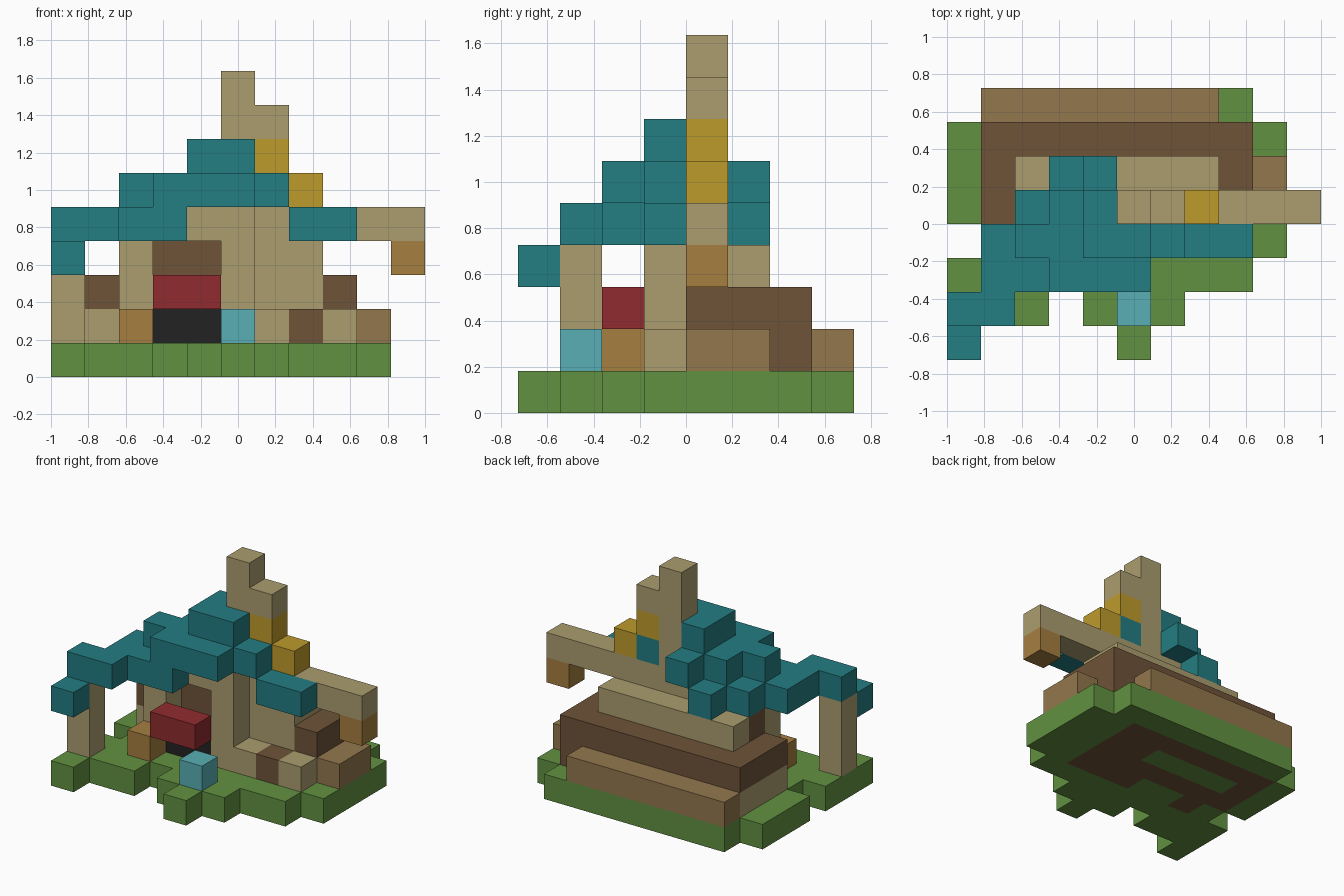
import bpy, bmesh
from mathutils import Vector

cube = bpy.data.objects.get("Cube")
if cube:
    bpy.data.objects.remove(cube)

U = 2 / 11                       # edge of one block
ORIGIN = Vector((-1, -4 * U, 0))


def linear(c):
    return c / 12.92 if c <= 0.04045 else ((c + 0.055) / 1.055) ** 2.4


def material(name, hexcode):
    rgb = [linear(v / 255) for v in bytes.fromhex(hexcode)]
    mat = bpy.data.materials.new(name)
    mat.use_nodes = True
    mat.diffuse_color = (*rgb, 1)
    mat.node_tree.nodes["Principled BSDF"].inputs["Base Color"].default_value = (*rgb, 1)
    return mat


grass = material("grass green", "629141")
teal = material("roof teal", "237D82")
tan = material("stone tan", "AB9D6F")
dark = material("dark brown", "6E5338")
mid = material("mid brown", "93774D")
orange = material("orange brown", "A67E40")
gold = material("gold", "BE9B2C")
red = material("red", "902B2E")
black = material("black", "222222")
blue = material("light blue", "58AFB5")

cells = {}                       # block position -> part name
parts = {}                       # part name -> material


def fill(part, mat, x, y, z):
    """Fill inclusive block ranges; a single number means one block."""
    parts[part] = mat
    spans = [(r, r) if isinstance(r, int) else r for r in (x, y, z)]
    for i in range(spans[0][0], spans[0][1] + 1):
        for j in range(spans[1][0], spans[1][1] + 1):
            for k in range(spans[2][0], spans[2][1] + 1):
                cells[i, j, k] = part


# Ground with ragged edge
for row, spans in enumerate([[0, 5], [(0, 2), (4, 6)], [(0, 8)], [(1, 9)],
                             [(0, 9)], [(0, 9)], [(0, 9)], [(1, 8)]]):
    for span in spans:
        fill("ground", grass, span, row, 0)

# Foundation set into the ground, with an open strip and doorway
fill("foundation", dark, (1, 7), (4, 6), 0)
fill("foundation", dark, (5, 7), 3, 0)
fill("foundation", dark, 2, 3, 0)
fill("ground", grass, (2, 5), 5, 0)

# Lower walls and steps
fill("back_step", mid, (1, 7), 7, 1)
fill("side_step", mid, 9, (4, 5), 1)
fill("lower_wall", dark, (2, 8), (4, 6), 1)
fill("side_wall", tan, 1, (4, 6), 1)
fill("front_step", tan, 6, 3, 1)
fill("front_step", tan, 8, 3, 1)
fill("front_step_middle", dark, 7, 3, 1)

# Middle and upper walls
fill("middle_wall", dark, (1, 8), (4, 6), 2)
fill("inner_wall", dark, (2, 4), 4, 3)
fill("front_wall", tan, (5, 7), 4, (2, 3))
fill("back_wall", tan, (2, 7), 5, 3)
fill("door_post", tan, 2, 3, (1, 3))
fill("door_post", tan, 5, 3, (1, 4))
fill("lintel", tan, 4, (3, 4), 4)

# Doorway, awning and yard items
fill("doorway", black, (3, 4), 3, 1)
fill("awning", red, (3, 4), 2, 2)
fill("crate", orange, 2, 2, 1)
fill("water_block", blue, 5, 1, 1)
fill("porch_post", tan, 0, 1, (1, 3))

# Long beam with hanging lantern
fill("beam", tan, (5, 10), 4, 4)
fill("lantern", orange, 10, 4, 3)

# Roof: porch, lower, middle and ridge layers
fill("porch_roof", teal, 0, 0, 3)
fill("porch_roof", teal, (0, 1), 1, 4)
fill("lower_roof", teal, (1, 3), (2, 3), 4)
fill("lower_roof", teal, (2, 3), 4, 4)
fill("lower_roof", teal, 3, 5, 4)
fill("lower_roof", teal, (7, 8), 3, 4)
fill("middle_roof", teal, (3, 5), 2, 5)
fill("middle_roof", teal, (2, 6), 3, 5)
fill("middle_roof", teal, (3, 6), 4, 5)
fill("middle_roof", teal, 4, 5, 5)
fill("ridge_roof", teal, 4, (3, 4), 6)
fill("ridge_roof", teal, 5, 3, 6)

# Roof trim and chimney
fill("roof_trim", gold, 7, 4, 5)
fill("roof_trim", gold, 6, 4, 6)
fill("chimney", tan, 5, 4, (5, 8))
fill("chimney", tan, 6, 4, 7)


def build(part, mat):
    """Make one object from the exposed faces of a part's blocks."""
    bm = bmesh.new()
    for cell in [c for c, p in cells.items() if p == part]:
        centre = Vector(cell) + Vector((0.5, 0.5, 0.5))
        for axis in range(3):
            for sign in (-1, 1):
                n = Vector((0, 0, 0))
                n[axis] = sign
                if tuple(int(v) for v in Vector(cell) + n) in cells:
                    continue
                a = Vector((0, 0, 0))
                a[(axis + 1) % 3] = 1
                b = n.cross(a)
                corners = [-a - b, a - b, a + b, b - a]
                bm.faces.new([bm.verts.new((centre + (n + c) / 2) * U + ORIGIN)
                              for c in corners])
    bmesh.ops.remove_doubles(bm, verts=bm.verts[:], dist=0.001)
    bmesh.ops.dissolve_limit(bm, angle_limit=0.01, verts=bm.verts[:], edges=bm.edges[:])
    mesh = bpy.data.meshes.new(part)
    bm.to_mesh(mesh)
    bm.free()
    mesh.materials.append(mat)
    bpy.context.collection.objects.link(bpy.data.objects.new(part, mesh))


for part, mat in parts.items():
    build(part, mat)
